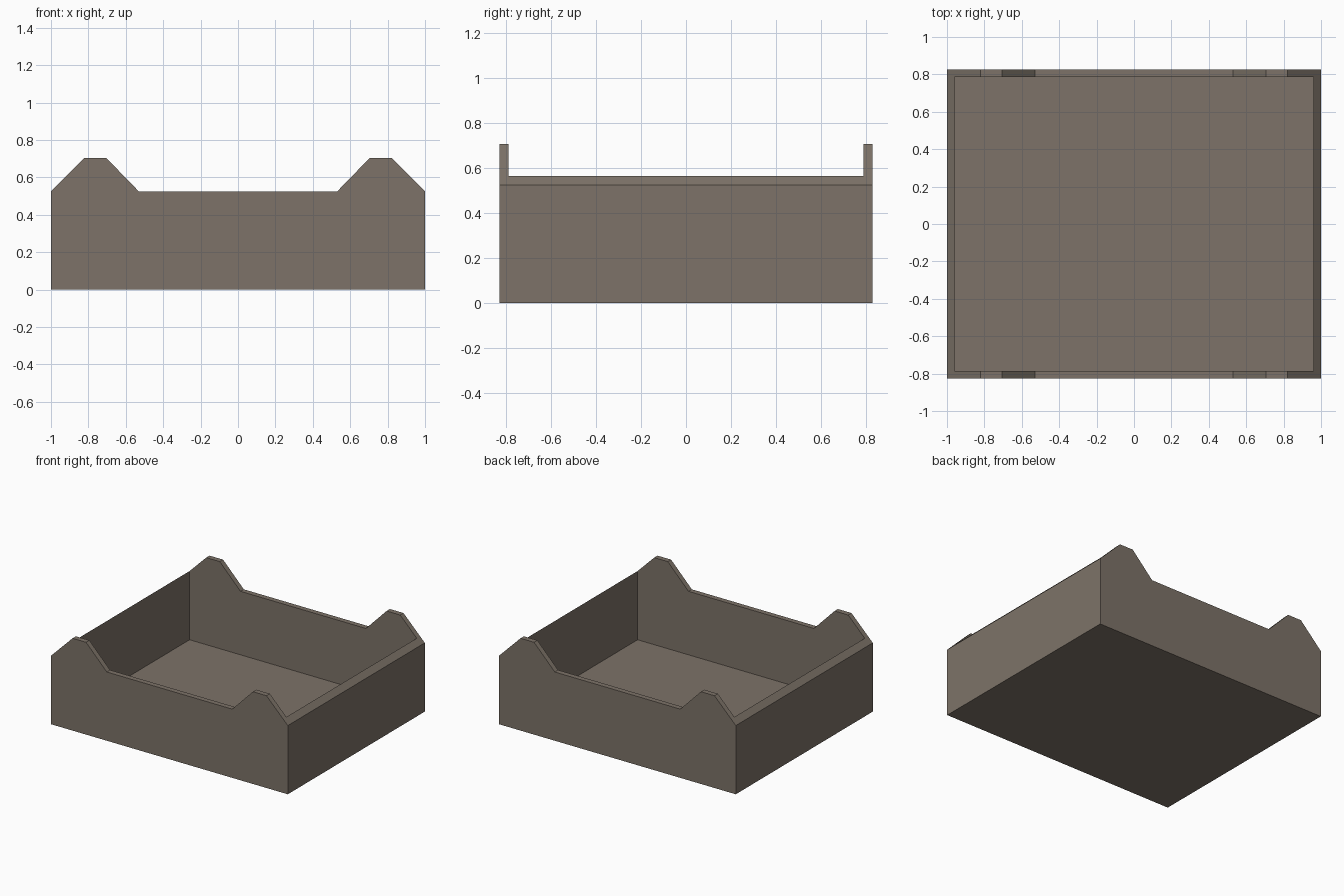
import bpy
import bmesh

if "Cube" in bpy.data.objects:
    bpy.data.objects.remove(bpy.data.objects["Cube"])

HALF_Y, WALL, RIM, PEAK = 0.827, 0.04, 0.525, 0.705

# Warm grey-brown material
brown = bpy.data.materials.new("warm grey brown")
brown.use_nodes = True
colour = (0.205, 0.171, 0.138, 1)
brown.diffuse_color = colour
brown.node_tree.nodes["Principled BSDF"].inputs["Base Color"].default_value = colour


def extrude_profile(name, profile, half_depth):
    """Extrude an x-z outline along y, centred on y = 0."""
    bm = bmesh.new()
    face = bm.faces.new([bm.verts.new((x, -half_depth, z)) for x, z in profile])
    grown = bmesh.ops.extrude_face_region(bm, geom=[face])["geom"]
    verts = [v for v in grown if isinstance(v, bmesh.types.BMVert)]
    bmesh.ops.translate(bm, verts=verts, vec=(0, 2 * half_depth, 0))
    bmesh.ops.recalc_face_normals(bm, faces=bm.faces)
    mesh = bpy.data.meshes.new(name)
    bm.to_mesh(mesh)
    bm.free()
    mesh.materials.append(brown)
    obj = bpy.data.objects.new(name, mesh)
    bpy.context.collection.objects.link(obj)
    return obj


# Tray body with a raised, chamfered tab near each corner
right_half = [(1, 0), (1, RIM), (0.82, PEAK), (0.705, PEAK), (0.53, RIM)]
left_half = [(-x, z) for x, z in reversed(right_half)]
tray = extrude_profile("tray", right_half + left_half, HALF_Y)

# Hollow out the inside, leaving thin walls and a thin floor
inner = 1 - WALL
cutter = extrude_profile(
    "cavity_cutter", [(-inner, WALL), (inner, WALL), (inner, 1), (-inner, 1)], HALF_Y - WALL)
cutter.hide_render = True

hollow = tray.modifiers.new("hollow", "BOOLEAN")
hollow.operation = "DIFFERENCE"
hollow.solver = "EXACT"
hollow.object = cutter
bpy.context.view_layer.objects.active = tray
bpy.ops.object.modifier_apply(modifier=hollow.name)
bpy.data.objects.remove(cutter)
